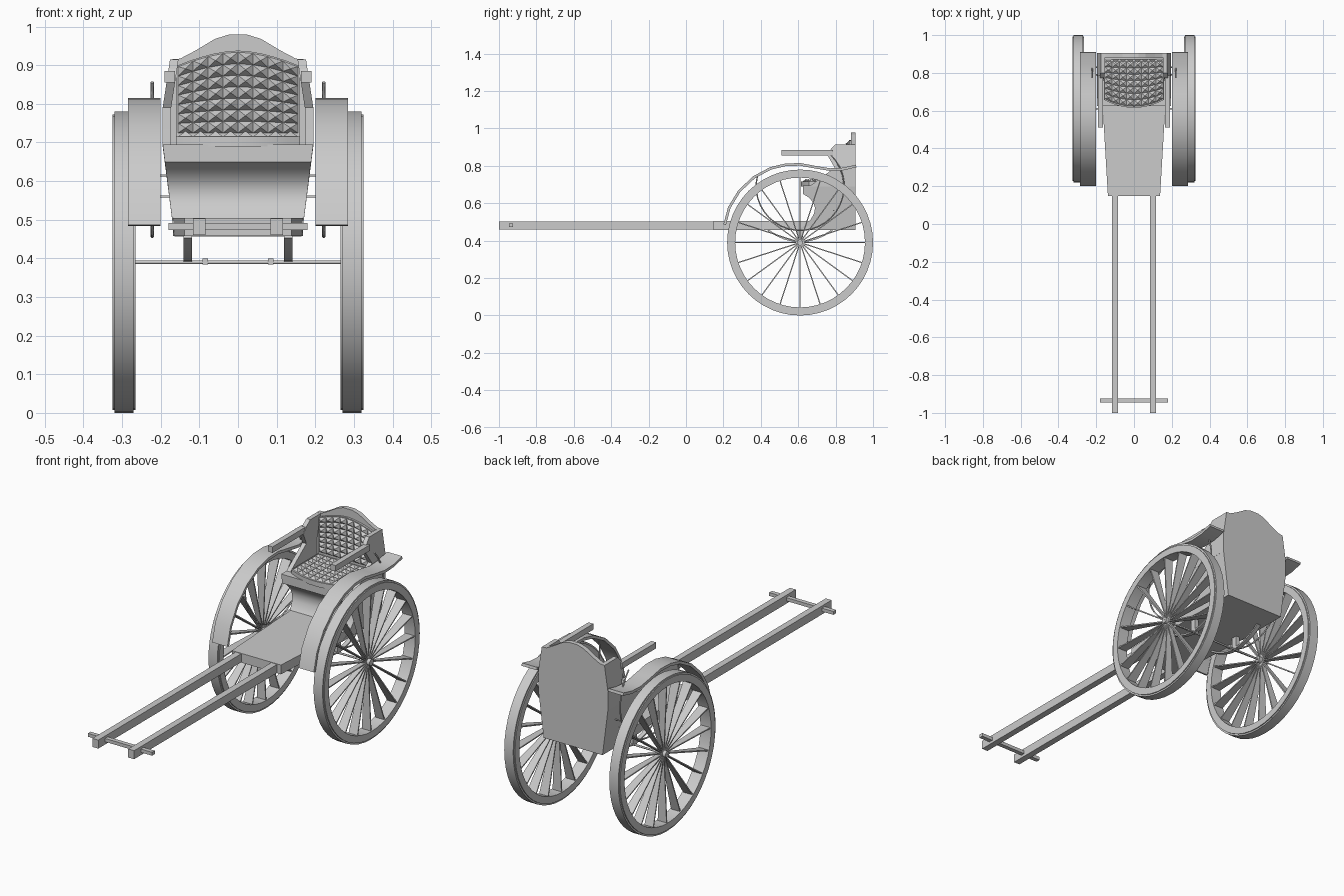
import bpy, bmesh, math
from mathutils import Vector

if "Cube" in bpy.data.objects:
    bpy.data.objects.remove(bpy.data.objects["Cube"])

grey = bpy.data.materials.new("plain_grey")
grey.use_nodes = True
grey.diffuse_color = (0.6, 0.6, 0.6, 1)
grey.node_tree.nodes["Principled BSDF"].inputs["Base Color"].default_value = (0.6, 0.6, 0.6, 1)


def finish(name, bm, smooth=False):
    bmesh.ops.recalc_face_normals(bm, faces=bm.faces)
    me = bpy.data.meshes.new(name)
    bm.to_mesh(me)
    bm.free()
    ob = bpy.data.objects.new(name, me)
    bpy.context.collection.objects.link(ob)
    me.materials.append(grey)
    if smooth:
        bpy.ops.object.select_all(action='DESELECT')
        ob.select_set(True)
        bpy.context.view_layer.objects.active = ob
        bpy.ops.object.shade_smooth_by_angle(angle=math.radians(30))
    return ob


def loft(name, a, b, smooth=False):
    """Closed solid between two matching outlines."""
    bm = bmesh.new()
    va, vb = [bm.verts.new(p) for p in a], [bm.verts.new(p) for p in b]
    n = len(va)
    bm.faces.new(va)
    bm.faces.new(vb[::-1])
    for i in range(n):
        bm.faces.new((va[i], vb[i], vb[(i + 1) % n], va[(i + 1) % n]))
    return finish(name, bm, smooth)


def box(name, x0, x1, y0, y1, z0, z1):
    ring = [(y0, z0), (y1, z0), (y1, z1), (y0, z1)]
    return loft(name, [(x0, y, z) for y, z in ring], [(x1, y, z) for y, z in ring])


def strip(name, pts, x0, x1, t):
    """Bent plate following a (y, z) path."""
    low = []
    for i, p in enumerate(pts):
        a, b = pts[max(i - 1, 0)], pts[min(i + 1, len(pts) - 1)]
        d = Vector((b[0] - a[0], b[1] - a[1])).normalized()
        low.append((p[0] + d.y * t, p[1] - d.x * t))
    ring = list(pts) + low[::-1]
    return loft(name, [(x0, y, z) for y, z in ring], [(x1, y, z) for y, z in ring], True)


def rod(name, pts, r):
    cu = bpy.data.curves.new(name, 'CURVE')
    cu.dimensions = '3D'
    cu.bevel_depth, cu.bevel_resolution, cu.use_fill_caps = r, 1, True
    sp = cu.splines.new('POLY')
    sp.points.add(len(pts) - 1)
    for q, p in zip(sp.points, pts):
        q.co = (*p, 1)
    ob = bpy.data.objects.new(name, cu)
    bpy.context.collection.objects.link(ob)
    cu.materials.append(grey)
    return ob


def lathe(name, profile, cy, cz, n):
    """Closed ring of (x, radius) points turned about the axle."""
    bm = bmesh.new()
    rings = []
    for i in range(n):
        a = 2 * math.pi * i / n
        rings.append([bm.verts.new((x, cy + r * math.sin(a), cz + r * math.cos(a))) for x, r in profile])
    m = len(profile)
    for i in range(n):
        p, q = rings[i], rings[(i + 1) % n]
        for j in range(m):
            bm.faces.new((p[j], p[(j + 1) % m], q[(j + 1) % m], q[j]))
    return finish(name, bm, True)


def tufts(name, cols, rows, place, depth):
    """Grid of raised pyramids on a surface given by place(u, v, height)."""
    bm = bmesh.new()
    g = [[bm.verts.new(place(i / cols, j / rows, 0)) for i in range(cols + 1)] for j in range(rows + 1)]
    for j in range(rows):
        for i in range(cols):
            q = [g[j][i], g[j][i + 1], g[j + 1][i + 1], g[j + 1][i]]
            tip = bm.verts.new(place((i + .5) / cols, (j + .5) / rows, depth))
            for k in range(4):
                bm.faces.new((q[k], q[(k + 1) % 4], tip))
    return finish(name, bm)


CY, CZ = 0.61, 0.39

# Wheels, fenders, springs and arms, once per side
fender_path = [(.2, .487), (.225, .58), (.28, .67), (.36, .745), (.45, .793), (.53, .812), (.61, .815),
               (.69, .80), (.77, .787), (.84, .79), (.908, .806)]
for s, side in ((1, "left"), (-1, "right")):
    lathe(side + "_wheel_rim", [(s * x, r) for x, r in (
        (.265, .347), (.265, .382), (.27, .382), (.27, .39), (.32, .39), (.32, .382), (.325, .382), (.325, .347))],
        CY, CZ, 48)
    lathe(side + "_wheel_hub", [(s * x, r) for x, r in ((.265, .001), (.265, .016), (.322, .016), (.322, .001))],
          CY, CZ, 16)
    # Blade spokes widening toward the rim
    bm = bmesh.new()
    for i in range(20):
        a = 2 * math.pi * i / 20
        d, t = Vector((0, math.sin(a), math.cos(a))), Vector((0, math.cos(a), -math.sin(a))) * .003
        c = Vector((s * .295, CY, CZ))
        rings = []
        for r, w in ((.012, .010), (.35, .025)):
            rings.append([bm.verts.new(c + d * r + t * k + Vector((h * w, 0, 0)))
                          for k, h in ((-1, -1), (1, -1), (1, 1), (-1, 1))])
        for k in range(4):
            bm.faces.new((rings[0][k], rings[0][(k + 1) % 4], rings[1][(k + 1) % 4], rings[1][k]))
    finish(side + "_wheel_spokes", bm)

    strip(side + "_fender", fender_path, s * .2, s * .285, .014)
    # Hanging stay under the fender with two links to the body
    arc = [(s * .222, .61 + .235 * math.cos(a), .69 + .235 * math.sin(a))
           for a in (math.radians(165 + 240 * k / 24) for k in range(25))]
    rod(side + "_fender_stay", arc, .004)
    for y, z in ((.79, .56), (.83, .615)):
        rod(side + "_stay_link", [(s * .165, y, z), (s * .222, y, z)], .003)
    # Leaf spring on the axle
    leaf = [(.61 + .17 * k / 6, .40 + .06 * (k / 6) ** 2) for k in range(-6, 7)]
    strip(side + "_leaf_spring", leaf, s * .119, s * .141, .008)
    box(side + "_spring_block", s * .119, s * .141, .595, .625, .39, .46)
    box(side + "_axle_collar", s * .078, s * .092, .602, .618, .384, .4)

    # Pull shaft
    box(side + "_shaft", s * .084, s * .117, -1, .16, .46, .503)

    # Side wings of the seat, leaning with height
    def wing(name, prof, z0, w0, z1, w1, t=.022):
        hw = lambda z: w0 + (w1 - w0) * (z - z0) / (z1 - z0)
        loft(name, [(s * hw(z), y, z) for y, z in prof], [(s * (hw(z) - t), y, z) for y, z in prof])
    wing(side + "_lower_wing", [(.89, .69), (.89, .79), (.795, .79), (.72, .735), (.66, .69)], .69, .195, .79, .195)
    wing(side + "_upper_wing", [(.89, .79), (.89, .915), (.80, .915), (.775, .89), (.757, .855), (.795, .79)],
         .79, .195, .915, .176)
    box(side + "_armrest", s * .163, s * .19, .51, .785, .855, .885)

rod("axle", [(-.28, CY, CZ), (.28, CY, CZ)], .005)
box("front_crossbar", -.18, .18, -.946, -.924, .474, .491)

# Tapered footboard
loft("footboard", [(x, y, .458) for x, y in ((-.138, .147), (.138, .147), (.168, .66), (-.168, .66))],
     [(x, y, .505) for x, y in ((-.138, .147), (.138, .147), (.168, .66), (-.168, .66))])

# Seat box with a hollowed front
box_profile = [(.895, .457), (.895, .695), (.625, .695), (.625, .65), (.655, .632), (.68, .605), (.69, .575),
               (.685, .545), (.665, .51), (.635, .48), (.60, .457)]
half = lambda z: .165 + .03 * (z - .457) / .238
loft("seat_box", [(-half(z), y, z) for y, z in box_profile], [(half(z), y, z) for y, z in box_profile], True)

# Back panel with a crested top
side_pts = [(.165, .457), (.195, .69), (.195, .79), (.176, .915), (.15, .917), (.11, .938), (.06, .968), (.025, .979)]
outline = side_pts + [(-x, z) for x, z in side_pts[::-1]]
loft("back_panel", [(x, .882, z) for x, z in outline], [(x, .905, z) for x, z in outline])

# Seat cushion with a bowed front edge
bow = lambda x: .615 + .04 * (x / .155) ** 2
xs = [-.16 + .32 * k / 10 for k in range(11)]
seat_ring = [(x, bow(x)) for x in xs] + [(.16, .87), (-.16, .87)]
loft("seat_cushion", [(x, y, .69) for x, y in seat_ring], [(x, y, .715) for x, y in seat_ring], True)


def seat_point(u, v, h):
    x = -.155 + .31 * u
    f = bow(x) + .008
    return (x, f + (.86 - f) * v, .7155 + h)


tufts("seat_tufting", 8, 7, seat_point, .014)

# Backrest cushion with an arched top
arch = lambda x: .938 - .04 * (abs(x) / .16) ** 1.7
back_ring = [(x, arch(x)) for x in xs] + [(.16, .70), (-.16, .70)]
loft("backrest_cushion", [(x, .872, z) for x, z in back_ring], [(x, .886, z) for x, z in back_ring], True)


def back_point(u, v, h):
    x = -.155 + .31 * u
    return (x, .8715 - h, .725 + (arch(x) - .004 - .725) * v)


tufts("backrest_tufting", 8, 7, back_point, .018)
